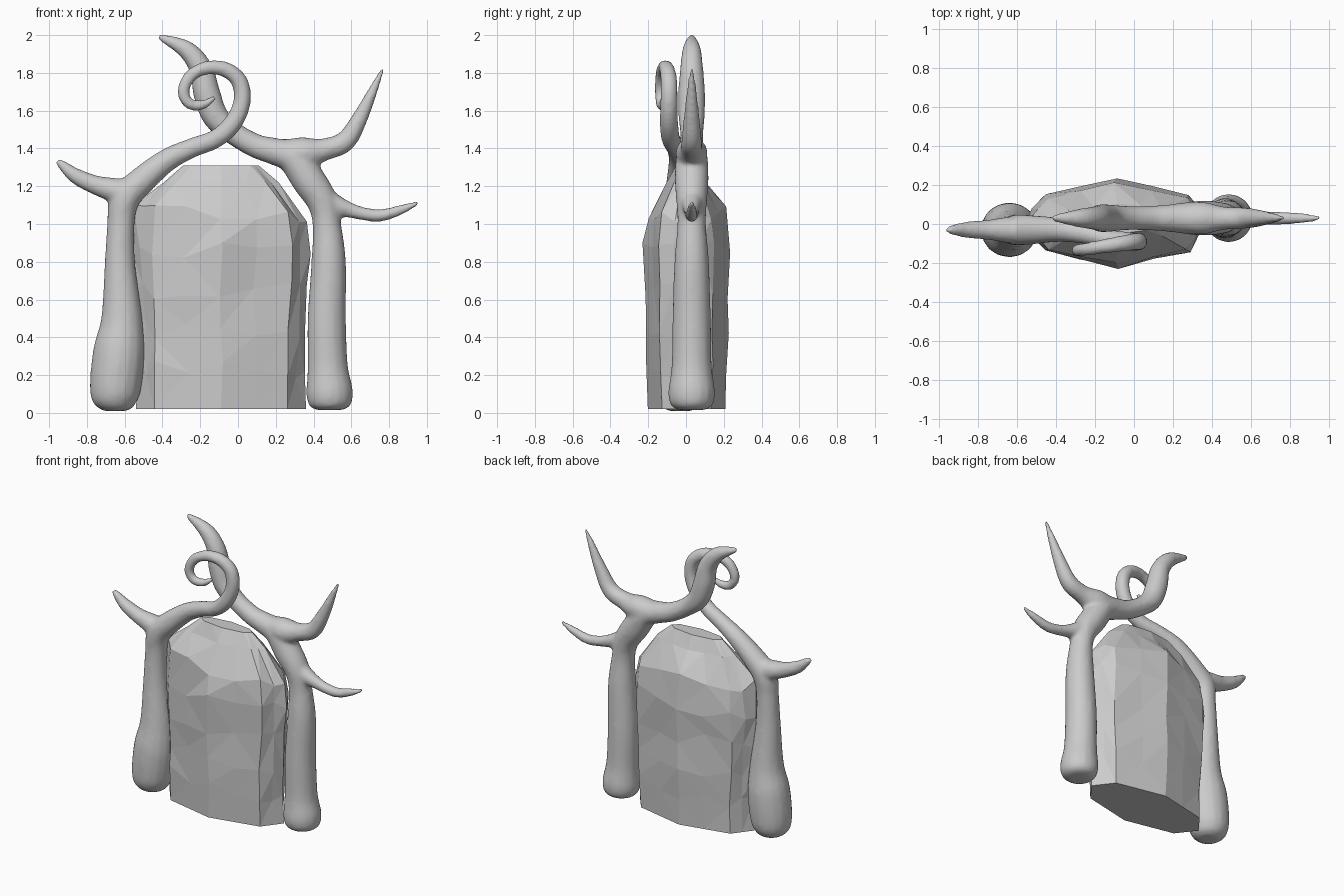
import bpy, bmesh, math, random
from mathutils import Vector

random.seed(4)
Y = Vector((0, 1, 0))


def add_object(name, bm):
    bmesh.ops.recalc_face_normals(bm, faces=bm.faces)
    mesh = bpy.data.meshes.new(name)
    bm.to_mesh(mesh)
    bm.free()
    ob = bpy.data.objects.new(name, mesh)
    bpy.context.collection.objects.link(ob)
    return ob


def bridge(bm, rings):
    """Quads between successive rings, with capped ends."""
    n = len(rings[0])
    for a, b in zip(rings, rings[1:]):
        for i in range(n):
            j = (i + 1) % n
            bm.faces.new((a[i], a[j], b[j], b[i]))
    bm.faces.new(rings[0])
    bm.faces.new(rings[-1])


def smooth_path(pts, steps=6):
    """Catmull-Rom interpolation of (x, y, z, radius) points."""
    p = [Vector(q) for q in pts]
    p = [2 * p[0] - p[1]] + p + [2 * p[-1] - p[-2]]
    out = []
    for a, b, c, d in zip(p, p[1:], p[2:], p[3:]):
        for k in range(steps):
            t = k / steps
            out.append(0.5 * (2 * b + (c - a) * t + (2 * a - 5 * b + 4 * c - d) * t ** 2
                              + (3 * b - a - 3 * c + d) * t ** 3))
    return out + [p[-2]]


def limb(bm, pts, sides=16):
    path = smooth_path(pts)
    rings = []
    for i, q in enumerate(path):
        tan = (path[min(i + 1, len(path) - 1)] - path[max(i - 1, 0)]).to_3d().normalized()
        u = tan.cross(Y).normalized()
        v = u.cross(tan)
        r = max(q[3], 0.006)
        angles = [2 * math.pi * k / sides for k in range(sides)]
        rings.append([bm.verts.new(q.to_3d() + r * (math.cos(a) * u + math.sin(a) * v))
                      for a in angles])
    bridge(bm, rings)


def tree(name, limbs):
    bm = bmesh.new()
    for pts in limbs:
        limb(bm, pts)
    ob = add_object(name, bm)
    # Fuse the limbs into one organic skin
    fuse = ob.modifiers.new("fuse", 'REMESH')
    fuse.mode = 'VOXEL'
    fuse.voxel_size = 0.013
    fuse.use_smooth_shade = True
    soft = ob.modifiers.new("soften", 'SMOOTH')
    soft.factor = 0.5
    soft.iterations = 8
    return ob


# Left trunk: curled vine over the arch, and a side twig
y = -0.03
tree("left_trunk", [
    [(-0.65, y, 0.01, 0.06), (-0.65, y, 0.04, 0.105), (-0.65, y, 0.12, 0.135), (-0.63, y, 0.32, 0.138),
     (-0.615, y, 0.5, 0.11), (-0.625, y, 0.78, 0.082), (-0.62, y, 1.0, 0.073), (-0.6, y, 1.13, 0.08),
     (-0.52, y, 1.22, 0.075), (-0.38, -0.03, 1.335, 0.062), (-0.25, -0.05, 1.40, 0.053),
     (-0.12, -0.08, 1.45, 0.05), (-0.03, -0.09, 1.53, 0.05), (0.02, -0.09, 1.64, 0.047),
     (0.01, -0.09, 1.75, 0.045), (-0.06, -0.1, 1.815, 0.042), (-0.16, -0.115, 1.828, 0.037),
     (-0.25, -0.13, 1.785, 0.034), (-0.29, -0.135, 1.70, 0.032), (-0.255, -0.13, 1.635, 0.03),
     (-0.19, -0.12, 1.63, 0.027), (-0.12, -0.11, 1.67, 0.014)],
    [(-0.56, y, 1.12, 0.07), (-0.63, y, 1.17, 0.07), (-0.75, y, 1.205, 0.052),
     (-0.86, y, 1.255, 0.042), (-0.945, y, 1.325, 0.022), (-0.958, y, 1.338, 0.008)],
])

# Right trunk: leaning bough and two side twigs
y = 0.03
tree("right_trunk", [
    [(0.485, y, 0.015, 0.07), (0.485, y, 0.04, 0.11), (0.485, y, 0.11, 0.124), (0.475, y, 0.25, 0.107),
     (0.47, y, 0.5, 0.102), (0.48, y, 0.8, 0.092), (0.47, y, 1.0, 0.076), (0.445, y, 1.12, 0.082),
     (0.375, y, 1.23, 0.09), (0.29, y, 1.35, 0.085), (0.19, y, 1.385, 0.072), (0.09, y, 1.415, 0.064),
     (-0.03, y, 1.485, 0.062), (-0.12, y, 1.57, 0.07), (-0.165, y, 1.69, 0.072), (-0.195, y, 1.82, 0.062),
     (-0.27, y, 1.92, 0.05), (-0.39, y, 1.98, 0.024), (-0.425, y, 1.99, 0.012)],
    [(0.2, y, 1.385, 0.06), (0.34, y, 1.375, 0.085), (0.46, y, 1.395, 0.06), (0.57, y, 1.44, 0.055),
     (0.65, y, 1.57, 0.042), (0.725, y, 1.73, 0.024), (0.768, y, 1.825, 0.01)],
    [(0.4, y, 1.2, 0.06), (0.48, y, 1.12, 0.06), (0.62, y, 1.065, 0.038), (0.75, y, 1.045, 0.034),
     (0.86, y, 1.075, 0.027), (0.955, y, 1.112, 0.013)],
])

# Faceted stone slab: (z, half width, half depth) rings of a flattened octagon
levels = [(0.02, 0.45, 0.205), (0.23, 0.45, 0.215), (0.44, 0.455, 0.22), (0.65, 0.465, 0.222),
          (0.87, 0.475, 0.228), (1.06, 0.455, 0.205), (1.22, 0.31, 0.10), (1.31, 0.2, 0.055)]
corner = [(1, 0), (0.78, 0.63), (0, 1), (-0.78, 0.63), (-1, 0), (-0.78, -0.63), (0, -1), (0.78, -0.63)]
bm = bmesh.new()
rings = []
for n, (z, w, d) in enumerate(levels):
    ends = n in (0, len(levels) - 1)
    ring = []
    for k, (cx, cy) in enumerate(corner):
        nx, ny = corner[(k + 1) % 8]
        for t in (0, 0.5):
            j = [0 if ends else random.uniform(-1, 1) for _ in range(3)]
            px, py = cx + (nx - cx) * t, cy + (ny - cy) * t
            ring.append(bm.verts.new((-0.09 + w * px + 0.012 * j[0],
                                      0.003 + d * py + 0.007 * j[1], z + 0.05 * j[2] * (n < 6))))
    rings.append(ring)
bridge(bm, rings)
bmesh.ops.triangulate(bm, faces=[f for f in bm.faces if len(f.verts) == 4])
add_object("stone_slab", bm)
